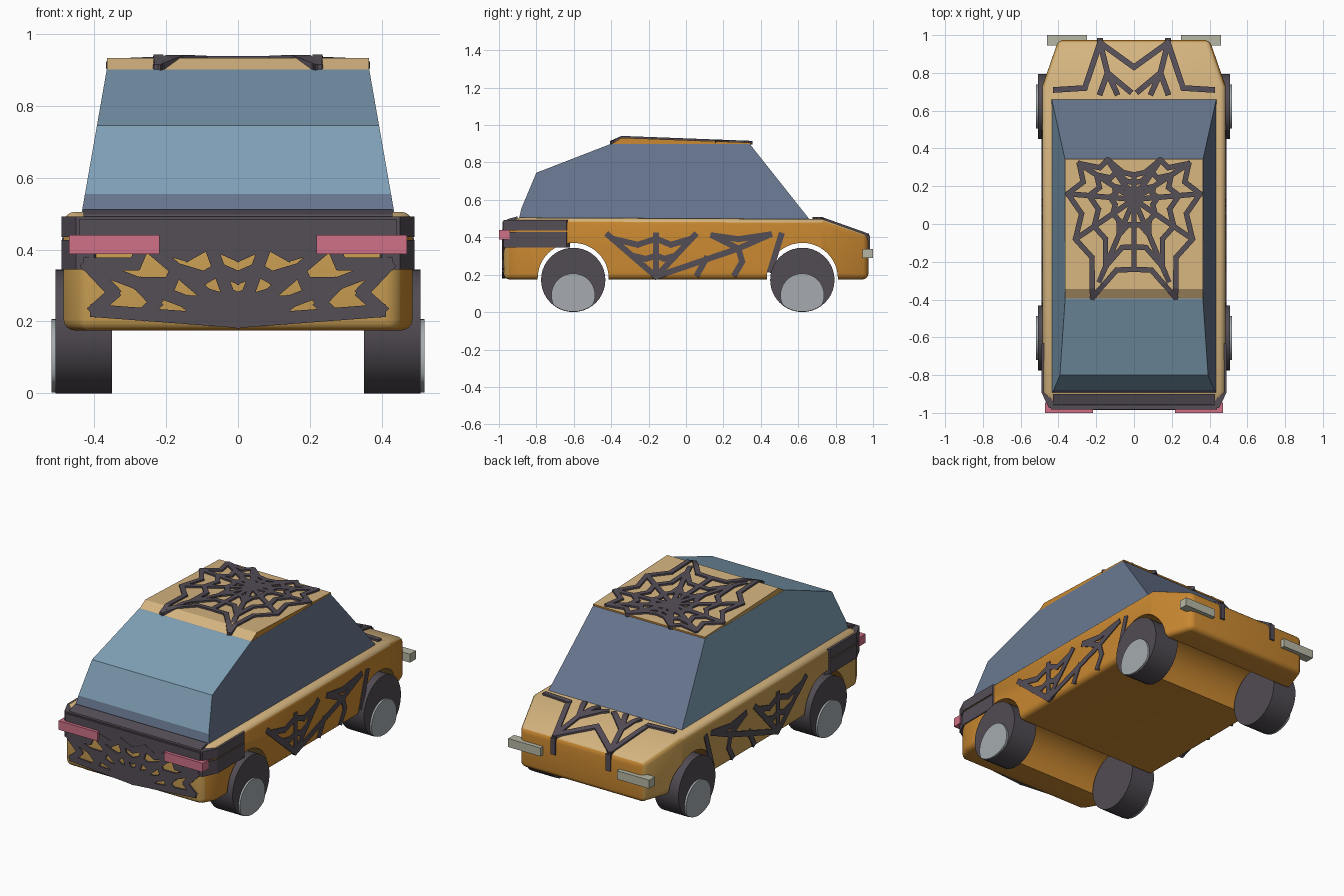
import bpy, bmesh
from math import cos, sin, pi, hypot
from mathutils import Vector, Matrix

cube = bpy.data.objects.get("Cube")
if cube:
    bpy.data.objects.remove(cube, do_unlink=True)


def material(name, r, g, b):
    m = bpy.data.materials.new(name)
    col = [(c / 255) ** 2.2 for c in (r, g, b)] + [1]
    m.use_nodes = True
    m.diffuse_color = col
    m.node_tree.nodes["Principled BSDF"].inputs["Base Color"].default_value = col
    return m


TAN = material("tan_paint", 212, 179, 126)
ORANGE = material("orange_paint", 200, 135, 52)
OCHRE = material("ochre_paint", 202, 158, 84)
TEAL = material("teal_glass", 126, 158, 180)
SLATE = material("slate_glass", 104, 118, 142)
DARK = material("dark_web", 85, 78, 87)
TYRE = material("tyre_rubber", 82, 77, 84)
GREY = material("hub_grey", 164, 170, 174)
PINK = material("pink_lamp", 206, 112, 134)
CREAM = material("pale_lamp", 182, 182, 164)


def finish(name, bm, mats, rule=None, smooth=False):
    bmesh.ops.recalc_face_normals(bm, faces=bm.faces[:])
    bm.normal_update()
    if rule:
        for f in bm.faces:
            f.material_index = rule(f)
    me = bpy.data.meshes.new(name)
    bm.to_mesh(me)
    bm.free()
    for m in mats:
        me.materials.append(m)
    ob = bpy.data.objects.new(name, me)
    bpy.context.collection.objects.link(ob)
    if smooth:
        bpy.ops.object.select_all(action='DESELECT')
        ob.select_set(True)
        bpy.context.view_layer.objects.active = ob
        bpy.ops.object.shade_smooth_by_angle(angle=0.6)
    return ob


def loft(rings):
    """Skin equal-length rings of points and cap both ends."""
    bm = bmesh.new()
    rows = [[bm.verts.new(p) for p in ring] for ring in rings]
    n = len(rows[0])
    for a, b in zip(rows, rows[1:]):
        for i in range(n):
            j = (i + 1) % n
            bm.faces.new((a[i], a[j], b[j], b[i]))
    bm.faces.new(rows[0])
    bm.faces.new(rows[-1])
    return bm


def box(name, lo, hi, mat):
    bm = bmesh.new()
    bmesh.ops.create_cube(bm, size=1)
    for v in bm.verts:
        v.co = [a + (b - a) * (c + .5) for a, b, c in zip(lo, hi, v.co)]
    return finish(name, bm, [mat])


def disc(x0, x1, y, z, r, n=40, limit=None):
    """Cylinder along x; an optional limit keeps it inside a larger circle."""
    pts = []
    for i in range(n):
        p = Vector((y + r * cos(2 * pi * i / n), z + r * sin(2 * pi * i / n)))
        if limit:
            c = Vector(limit[:2])
            if (p - c).length > limit[2]:
                p = c + (p - c).normalized() * limit[2]
        pts.append(p)
    return loft([[(x, p.x, p.y) for p in pts] for x in (x0, x1)])


def paint_rule(f):
    n = f.normal
    if n.z > .55:
        return 0
    return 2 if n.y < -.6 or n.x < -.6 else 1


AXLES = (-.603, .622)

# Body shell: lofted sections, rounded edges, full-width wheel arches
stations = ((-.975, .435, .47), (-.89, .485, .505), (.73, .485, .497), (.975, .40, .41))
shell = finish("shell_base", loft([[(-w, y, .175), (w, y, .175), (w, y, z), (-w, y, z)]
                                   for y, w, z in stations]), [ORANGE])
bevel = shell.modifiers.new("round", 'BEVEL')
bevel.width, bevel.segments, bevel.angle_limit = .03, 4, .6
helpers = [shell]
for y in AXLES:
    cutter = finish("arch_cutter", disc(-.7, .7, y, .18, .19, 48), [ORANGE])
    cutter.hide_render = True
    cut = shell.modifiers.new("arch", 'BOOLEAN')
    cut.object, cut.solver = cutter, 'EXACT'
    helpers.append(cutter)
bpy.context.view_layer.update()
bm = bmesh.new()
bm.from_mesh(shell.evaluated_get(bpy.context.evaluated_depsgraph_get()).to_mesh())
for ob in helpers:
    bpy.data.objects.remove(ob, do_unlink=True)
finish("body", bm, [TAN, ORANGE, OCHRE], paint_rule, True)


# Glass cabin and roof panel
def half(z):
    return .435 - (z - .5) * .175


def prism(profile, width):
    return loft([[(s * width(z), y, z) for y, z in profile] for s in (-1, 1)])


def glass_rule(f):
    n = f.normal
    return int(n.x > .5 or n.y > .3 or n.y < -.95)


finish("cabin_glass", prism([(-.895, .49), (-.88, .555), (-.80, .745), (-.40, .90),
                             (.34, .90), (.665, .49)], half), [TEAL, SLATE], glass_rule)
finish("roof", prism([(-.40, .897), (-.345, .932), (.345, .906), (.345, .897)],
                     lambda z: .364), [TAN, ORANGE, OCHRE], paint_rule)

# Wheels and lamps
for s, side in ((1, "left"), (-1, "right")):
    for y, end in zip(AXLES, ("front", "rear")):
        finish(f"{end}_{side}_tyre", disc(s * .35, s * .507, y, .172, .172), [TYRE], None, True)
        finish(f"{end}_{side}_hub", disc(s * .5, s * .518, y, .09, .117, 40, (y, .172, .17)),
               [GREY], None, True)
    a, b = sorted((s * .218, s * .47))
    box(f"front_{side}_lamp", (a, -1, .387), (b, -.945, .44), PINK)
    a, b = sorted((s * .25, s * .46))
    box(f"rear_{side}_lamp", (a, .945, .288), (b, 1, .338), CREAM)


# Web decoration: flat ribs laid on a surface given by place(u, v, height)
def ribs(name, lines, place, width=.03, height=.012, mirror=False):
    bm = bmesh.new()
    if mirror:
        lines = lines + [[(-u, v) for u, v in l] for l in lines]
    for line in lines:
        for (u0, v0), (u1, v1) in zip(line, line[1:]):
            d = hypot(u1 - u0, v1 - v0)
            if d < .005:
                continue
            du, dv = (u1 - u0) / d, (v1 - v0) / d
            rings = []
            for k in range(5):
                t = -width * .3 + (d + width * .6) * k / 4
                u, v = u0 + du * t, v0 + dv * t
                rings.append([place(u - dv * w, v + du * w, h) for w, h in
                              ((-width / 2, -.01), (width / 2, -.01),
                               (width / 2, height), (-width / 2, height))])
            part = loft(rings)
            me = bpy.data.meshes.new("rib")
            part.to_mesh(me)
            part.free()
            bm.from_mesh(me)
            bpy.data.meshes.remove(me)
    return finish(name, bm, [DARK])


def web(center, tips, fractions, sag=.84):
    """Spokes from a centre plus sagging rings between them."""
    c = Vector(center)
    arms = [Vector(t) - c for t in tips]
    lines = [[tuple(c), t] for t in tips]
    for f in fractions:
        for a, b in zip(arms, arms[1:]):
            lines.append([tuple(c + a * f), tuple(c + (a + b) * f * sag / 2), tuple(c + b * f)])
    return lines


def on_roof(u, v, h):
    return (u, v, max(.905, min(.932 - (v + .345) * .038, .897 + (v + .40) * .64)) + h)


ribs("roof_web", web((0, .13), [(0, .26), (.14, .34), (.29, .32), (.35, .16), (.31, -.08),
                                (.22, -.39), (0, -.24)], (.36, .68, 1)),
     on_roof, .028, .01, True)


def on_bonnet(u, v, h):
    return (u, v, min(.499, .497 - (v - .73) * .355) + h)


ribs("bonnet_web", [[(.42, .71), (.26, .72), (.18, .96), (0, .83)],
                    [(.18, .96), (.14, .80), (.18, .69)],
                    [(.14, .80), (.09, .69)], [(.14, .80), (.02, .70)]],
     on_bonnet, .03, .01, True)
ribs("bonnet_web_drop", [[(.18, .32), (.18, .40)]],
     lambda u, v, h: (u, .974 + h, v), .03, .01, True)

# Side webs, with u running along the length
side_lines = web((-.16, .19), [(-.42, .415), (-.16, .415), (.05, .415)], (.5, .9))
side_lines += [[(-.16, .19), (.28, .34), (.45, .415)], [(.14, .41), (.28, .34)],
               [(.06, .20), (.11, .29)], [(.14, .41), (.28, .39), (.45, .415)],
               [(.26, .20), (.30, .27), (.28, .34)], [(.45, .22), (.51, .415)]]
for s, side in ((1, "left"), (-1, "right")):
    ribs(f"{side}_side_web", side_lines, lambda u, v, h: (s * (.484 + h), u, v), .032, .006)

# Front web with dark band wrapping round the corners
ribs("front_web", web((0, .20), [(.40, .23), (.42, .36), (.26, .42), (.08, .42), (-.08, .42)],
                      (.34, .66, 1)), lambda u, v, h: (u, -.974 - h, v), .036, .01, True)


def wrap(name, path, z0, z1):
    """Thin upright band following a plan path, outer face first."""
    return finish(name, loft([[(x, y, z0), (x * .95, y * .97, z0),
                               (x * .95, y * .97, z1), (x, y, z1)] for x, y in path]), [DARK])


corner = [(.491, -.64), (.491, -.89), (.45, -.975)]
around = corner + [(-x, y) for x, y in reversed(corner)]
wrap("front_band", around, .435, .492)
for s, side in ((1, "left"), (-1, "right")):
    wrap(f"{side}_corner_band", [(s * x, y) for x, y in corner + [(.40, -.982)]], .345, .427)
box("front_band_fill", (-.44, -.982, .40), (.44, -.95, .485), DARK)
finish("front_band_cap", loft([[(s * .43, -.978, .47), (s * .43, -.955, .497), (s * .43, -.90, .512),
                                (s * .43, -.90, .48)] for s in (-1, 1)]), [DARK])
